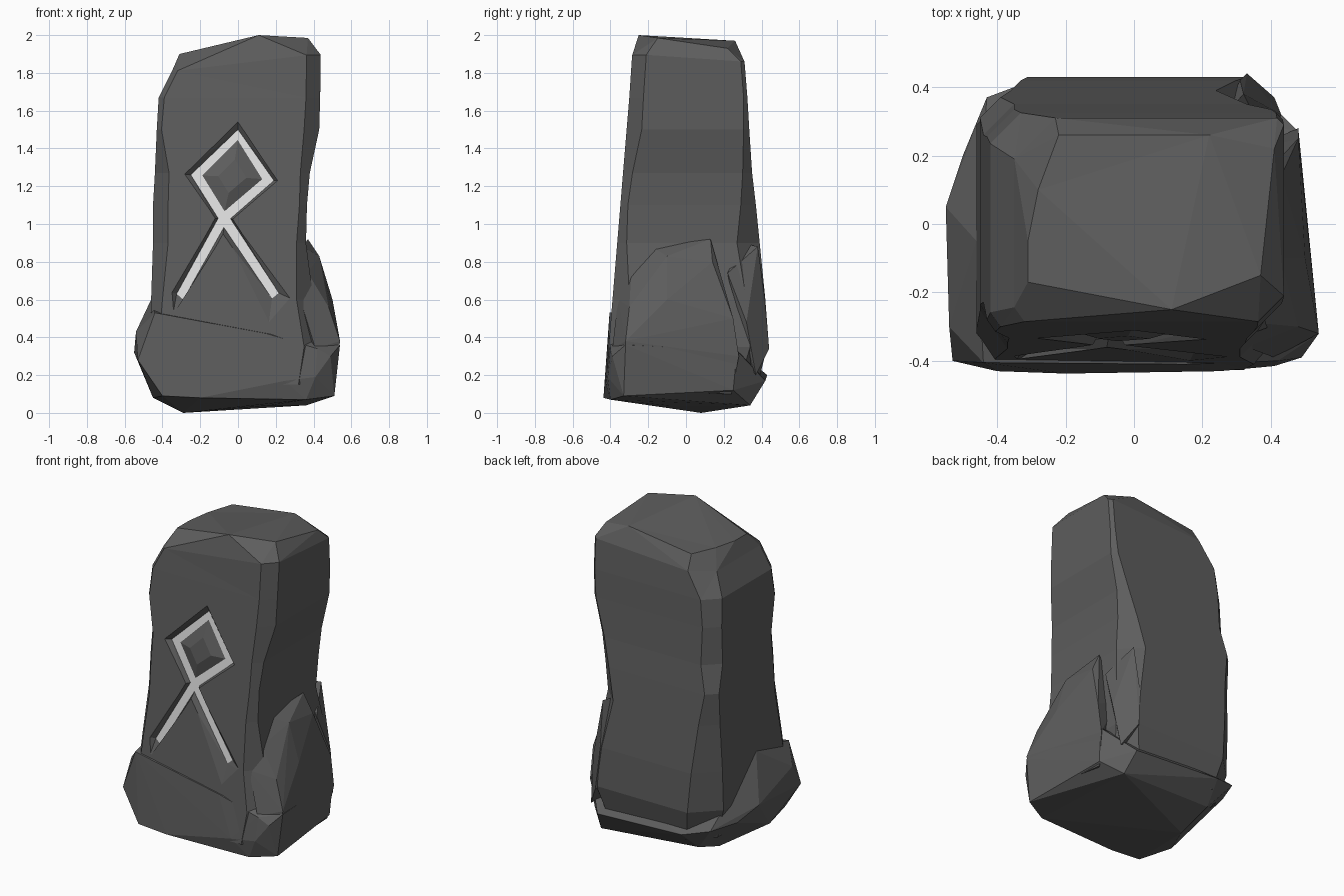
import bpy, bmesh


def material(name, v):
    m = bpy.data.materials.new(name)
    m.diffuse_color = (v, v, v, 1)
    return m


STONE = material("dark stone", 0.11)
PALE = material("pale carving", 0.78)


def finish(name, bm):
    bmesh.ops.triangulate(bm, faces=bm.faces[:])
    bmesh.ops.recalc_face_normals(bm, faces=bm.faces[:])
    me = bpy.data.meshes.new(name)
    bm.to_mesh(me)
    bm.free()
    me.materials.append(STONE)
    me.materials.append(PALE)
    ob = bpy.data.objects.new(name, me)
    bpy.context.collection.objects.link(ob)
    return ob


def loft(name, rings, end_mat=0):
    """Skin equal-length rings and cap both ends."""
    bm = bmesh.new()
    vs = [[bm.verts.new(p) for p in r] for r in rings]
    n = len(vs[0])
    for a, b in zip(vs, vs[1:]):
        for i in range(n):
            j = (i + 1) % n
            bm.faces.new((a[i], a[j], b[j], b[i]))
    bm.faces.new(vs[0])
    bm.faces.new(vs[-1]).material_index = end_mat
    return finish(name, bm)


def hull(name, pts):
    bm = bmesh.new()
    for p in pts:
        bm.verts.new(p)
    r = bmesh.ops.convex_hull(bm, input=bm.verts[:])
    junk = {v for v in r["geom_interior"] if isinstance(v, bmesh.types.BMVert)}
    bmesh.ops.delete(bm, geom=list(junk), context='VERTS')
    return finish(name, bm)


def front(z):
    """Sloping plane of the carved face."""
    return -0.36 + 0.083 * (z - 0.95)


# Pillar sections: z, left, right, back, then corner cuts
# front-left, front-right, back-right, back-left
levels = [(0.15, -0.40, 0.38, 0.38, 0.04, 0.06, 0.10, 0.13),
          (0.35, -0.46, 0.42, 0.43, 0.04, 0.07, 0.09, 0.15),
          (0.60, -0.46, 0.40, 0.42, 0.06, 0.09, 0.10, 0.13),
          (0.90, -0.45, 0.36, 0.39, 0.08, 0.05, 0.12, 0.09),
          (1.10, -0.45, 0.365, 0.37, 0.08, 0.04, 0.08, 0.06),
          (1.27, -0.44, 0.38, 0.35, 0.075, 0.05, 0.05, 0.09),
          (1.50, -0.43, 0.43, 0.335, 0.025, 0.08, 0.03, 0.08),
          (1.67, -0.42, 0.435, 0.325, 0.03, 0.075, 0.02, 0.09),
          (1.85, -0.35, 0.438, 0.31, 0.03, 0.075, 0.02, 0.12)]
rings = []
for z, l, r, b, fl, fr, br, bl in levels:
    f = front(z)
    sec = [(l + fl, f), (r - fr, f), (r, f + fr), (r, b - br),
           (r - br, b), (l + bl, b), (l, b - bl), (l, f + fl * 1.4)]
    # the upper rim tilts: low on the left and at the back right
    rings.append([(x, y, z + (0.12 * min(x, 0.38) - 0.12 * max(y, 0) * (x > 0)
                              if z > 1.8 else 0)) for x, y in sec])
rings.append([(-0.31, -0.17, 1.90), (0.11, -0.25, 2.0), (0.37, -0.15, 1.985), (0.41, 0.22, 1.93),
              (0.22, 0.26, 1.97), (-0.22, 0.26, 1.91), (-0.28, 0.10, 1.905), (-0.31, -0.05, 1.90)])
pillar = loft("stone_pillar", rings)

# Carved symbol: flared groove with a pale floor
mouth = [(0, 1.55), (0.215, 1.23), (-0.025, 1.025), (0.29, 0.60), (0.16, 0.45), (-0.08, 0.94),
         (-0.345, 0.52), (-0.355, 0.64), (-0.125, 1.03), (-0.29, 1.265)]
floor = [(0, 1.50), (0.19, 1.23), (-0.04, 1.028), (0.216, 0.635), (0.18, 0.605), (-0.075, 0.982),
         (-0.29, 0.60), (-0.325, 0.63), (-0.105, 1.03), (-0.25, 1.26)]


def on_face(pts, depth):
    return [(x, front(z) + depth, z) for x, z in pts]


cutter = loft("groove_cutter", [on_face(mouth, -0.006), on_face(floor, 0.025)], end_mat=1)
cutter.hide_render = True
mod = pillar.modifiers.new("groove", 'BOOLEAN')
mod.operation = 'DIFFERENCE'
mod.solver = 'EXACT'
mod.object = cutter
dg = bpy.context.evaluated_depsgraph_get()
pillar.data = bpy.data.meshes.new_from_object(pillar.evaluated_get(dg))
pillar.modifiers.clear()
bpy.data.objects.remove(cutter)

# Raised diamond inside the loop of the symbol
base = [(0, 1.452), (0.135, 1.237), (-0.073, 1.06), (-0.195, 1.257)]
peak = [(-0.03 + (x + 0.03) * 0.45, 1.25 + (z - 1.25) * 0.45) for x, z in base]
loft("raised_diamond", [on_face(base, 0.027), on_face(peak, 0.0)])

# Boulders around the foot
hull("base_boulder", [
    (-0.29, 0.08, 0), (0.17, -0.10, 0.04), (0.36, 0.34, 0.04), (-0.30, 0.30, 0.08),
    (-0.40, -0.43, 0.09), (-0.20, -0.437, 0.08), (0.25, -0.43, 0.17), (0.41, -0.415, 0.19),
    (0.51, -0.33, 0.09), (0.54, -0.32, 0.36), (0.49, -0.39, 0.30), (-0.53, -0.40, 0.28),
    (-0.54, -0.30, 0.43), (-0.44, -0.405, 0.53), (0.15, -0.41, 0.42), (0.42, -0.40, 0.34),
    (-0.55, 0.05, 0.32), (-0.46, -0.05, 0.60), (-0.50, 0.20, 0.25), (-0.43, 0.37, 0.24),
    (-0.27, 0.43, 0.20), (0.33, 0.42, 0.17), (0.47, 0.25, 0.12), (0.48, 0.27, 0.33),
    (-0.45, -0.20, 0.08), (0.36, -0.40, 0.07)])
hull("right_boulder", [
    (0.43, -0.10, 0.83), (0.37, 0.13, 0.92), (0.34, -0.18, 0.88), (0.50, -0.10, 0.60),
    (0.48, -0.30, 0.56), (0.54, -0.32, 0.38), (0.51, -0.33, 0.12), (0.48, 0.25, 0.50),
    (0.48, 0.28, 0.30), (0.43, 0.14, 0.80), (0.37, -0.29, 0.74), (0.33, -0.36, 0.60),
    (0.41, -0.39, 0.34), (0.30, 0, 0.10), (0.30, 0.20, 0.60), (0.46, 0.24, 0.10)])
hull("back_boulder", [
    (0.32, 0.38, 0.88), (0.31, 0.42, 0.60), (0.33, 0.44, 0.34), (0.43, 0.32, 0.48),
    (0.40, 0.22, 0.74), (0.25, 0.30, 0.90), (0.25, 0.30, 0.30), (0.41, 0.37, 0.20)])
